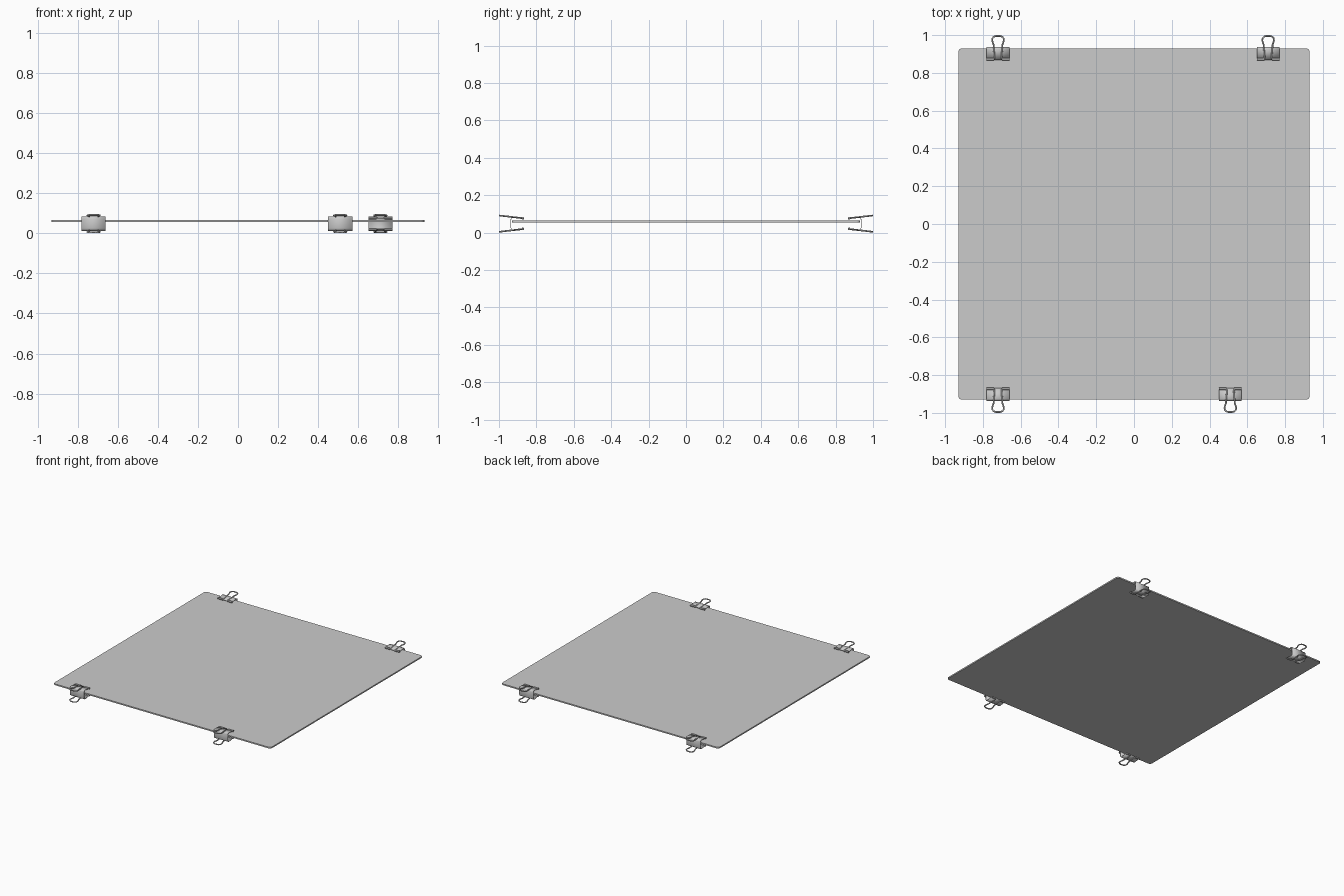
import bpy, bmesh
from mathutils import Vector

cube = bpy.data.objects.get("Cube")
if cube:
    bpy.data.objects.remove(cube)


def material(name, rgb):
    m = bpy.data.materials.new(name)
    m.use_nodes = True
    m.diffuse_color = (*rgb, 1)
    m.node_tree.nodes["Principled BSDF"].inputs["Base Color"].default_value = (*rgb, 1)
    return m


GREY = material("light grey", (0.6, 0.6, 0.6))
MID = 0.048      # height of the clip centre
WIDTH = 0.12     # clip width
WIRE = 0.0045    # wire radius


def add_mesh(name, bm):
    bmesh.ops.recalc_face_normals(bm, faces=bm.faces)
    me = bpy.data.meshes.new(name)
    bm.to_mesh(me)
    bm.free()
    me.materials.append(GREY)
    ob = bpy.data.objects.new(name, me)
    bpy.context.collection.objects.link(ob)
    return ob


def smooth(ob):
    bpy.ops.object.select_all(action='DESELECT')
    ob.select_set(True)
    bpy.context.view_layer.objects.active = ob
    bpy.ops.object.shade_smooth_by_angle()


# Flat board with rounded corners
bm = bmesh.new()
bmesh.ops.create_cube(bm, size=1)
bmesh.ops.scale(bm, vec=(1.86, 1.86, 0.01), verts=bm.verts)
bmesh.ops.translate(bm, vec=(0, 0, 0.06), verts=bm.verts)
corners = [e for e in bm.edges if abs(e.verts[0].co.z - e.verts[1].co.z) > 0.005]
bmesh.ops.bevel(bm, geom=corners, offset=0.02, segments=6, profile=0.5, affect='EDGES')
smooth(add_mesh("board", bm))


# Clip parts are laid out for the front edge, then turned for the back edge
def place(co, x, side):
    return Vector((x + co[0] * -side, co[1] * -side, co[2]))


def clip_body(name, x, side):
    # Folded sheet: upper jaw, spine, lower jaw
    profile = [(-0.868, 0.027), (-0.925, 0.035), (-0.933, 0.031),
               (-0.936, 0.023), (-0.936, -0.023), (-0.933, -0.031),
               (-0.925, -0.035), (-0.868, -0.027)]
    bm = bmesh.new()
    rows = [[bm.verts.new(place((s * WIDTH / 2, y, MID + z), x, side))
             for y, z in profile] for s in (-1, 1)]
    for a, b, c, d in zip(rows[0], rows[0][1:], rows[1][1:], rows[1]):
        bm.faces.new((a, b, c, d))
    ob = add_mesh(name, bm)
    mod = ob.modifiers.new("sheet", 'SOLIDIFY')
    mod.thickness = 0.003
    mod.offset = 0
    smooth(ob)


def clip_barrels(name, x, side):
    # Rolled jaw ends that hold the wire feet
    bm = bmesh.new()
    for up in (-1, 1):
        for s in (-1, 1):
            tube = bmesh.ops.create_cone(bm, cap_ends=True, segments=12,
                                         radius1=0.007, radius2=0.007, depth=0.04)["verts"]
            for v in tube:
                v.co = place((s * 0.04 + v.co.z, -0.872 + v.co.x,
                              MID + up * 0.028 + v.co.y), x, side)
    smooth(add_mesh(name, bm))


def wire_handle(name, x, side, up):
    # Half outline from the foot to the middle of the loop: (x, y)
    half = [(0.05, -0.872), (0.027, -0.872), (0.021, -0.876), (0.019, -0.884),
            (0.023, -0.935), (0.023, -0.948), (0.028, -0.961), (0.031, -0.973),
            (0.029, -0.984), (0.021, -0.992), (0.01, -0.9955), (0, -0.9955)]
    path = half + [(-px, py) for px, py in half[-2::-1]]
    cu = bpy.data.curves.new(name, 'CURVE')
    cu.dimensions = '3D'
    cu.bevel_depth = WIRE
    cu.bevel_resolution = 2
    cu.use_fill_caps = True
    sp = cu.splines.new('POLY')
    sp.points.add(len(path) - 1)
    for p, (px, py) in zip(sp.points, path):
        rise = 0.029 + (-0.872 - py) * 0.115
        p.co = (*place((px, py, MID + up * rise), x, side), 1)
    sp.use_smooth = True
    cu.materials.append(GREY)
    ob = bpy.data.objects.new(name, cu)
    bpy.context.collection.objects.link(ob)


# Four clips: two on the front edge, two on the back edge
for label, x, side in (("front_right", -0.72, -1), ("front_left", 0.51, -1),
                       ("back_right", -0.72, 1), ("back_left", 0.71, 1)):
    clip_body(label + "_clip_body", x, side)
    clip_barrels(label + "_clip_barrels", x, side)
    wire_handle(label + "_upper_handle", x, side, 1)
    wire_handle(label + "_lower_handle", x, side, -1)
